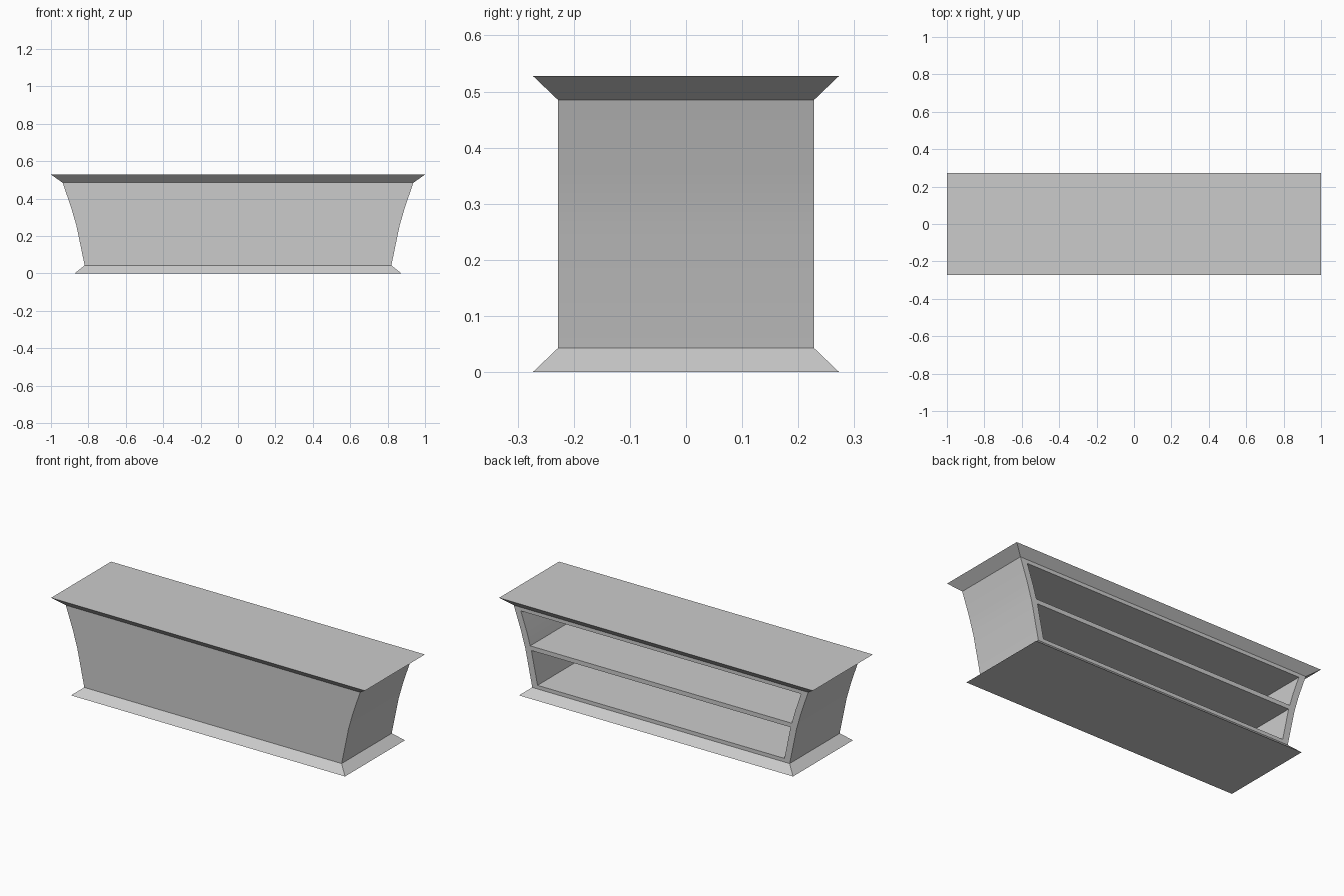
import bpy
import math

cube = bpy.data.objects.get("Cube")
if cube:
    bpy.data.objects.remove(cube, do_unlink=True)

grey = bpy.data.materials.new("plain grey")
grey.use_nodes = True
colour = (0.6, 0.6, 0.6, 1)
grey.diffuse_color = colour
grey.node_tree.nodes["Principled BSDF"].inputs["Base Color"].default_value = colour

DEPTH = 0.228     # half depth of the body
FRONT = 0.022     # front panel thickness
SIDE = 0.038      # end wall thickness
# Flared end outline as (half width, height)
OUTLINE = [(0.82, 0.043), (0.864, 0.255), (0.893, 0.355), (0.938, 0.485)]


def half_width(z):
    """Half width of the flared body at height z."""
    for (x0, z0), (x1, z1) in zip(OUTLINE, OUTLINE[1:]):
        if z <= z1:
            return x0 + (x1 - x0) * (z - z0) / (z1 - z0)
    return OUTLINE[-1][0]


def add_mesh(name, verts, faces):
    mesh = bpy.data.meshes.new(name)
    mesh.from_pydata(verts, [], faces)
    mesh.materials.append(grey)
    obj = bpy.data.objects.new(name, mesh)
    bpy.context.collection.objects.link(obj)
    return obj


def loft(name, rings):
    """Closed solid through rectangles (half x, y back, y front, z)."""
    verts, faces = [], [(3, 2, 1, 0)]
    for hx, y0, y1, z in rings:
        verts += [(-hx, y0, z), (hx, y0, z), (hx, y1, z), (-hx, y1, z)]
    for r in range(len(rings) - 1):
        for i in range(4):
            a, b = r * 4 + i, r * 4 + (i + 1) % 4
            faces.append((a, b, b + 4, a + 4))
    n = len(verts)
    faces.append((n - 4, n - 3, n - 2, n - 1))
    return add_mesh(name, verts, faces)


def flared(name, inset, y0, y1, bottom, top):
    """Solid between two heights that follows the flared end outline."""
    levels = [bottom] + [z for _, z in OUTLINE if bottom < z < top] + [top]
    return loft(name, [(half_width(z) - inset, y0, y1, z) for z in levels])


# Body with two open compartments cut into the back
body = flared("counter_body", 0, -DEPTH, DEPTH, OUTLINE[0][1], OUTLINE[-1][1])
for name, low, high in (("lower_cutter", 0.064, 0.254), ("upper_cutter", 0.279, 0.464)):
    cutter = flared(name, SIDE, -DEPTH + FRONT, DEPTH + 0.1, low, high)
    cutter.hide_render = True
    cutter.hide_set(True)
    cut = body.modifiers.new(name, "BOOLEAN")
    cut.operation = "DIFFERENCE"
    cut.solver = "EXACT"
    cut.object = cutter

# Bake the cuts and drop the cutters
bpy.context.view_layer.update()
result = body.evaluated_get(bpy.context.evaluated_depsgraph_get())
baked = bpy.data.meshes.new_from_object(result)
body.modifiers.clear()
body.data = baked
for name in ("lower_cutter", "upper_cutter"):
    bpy.data.objects.remove(bpy.data.objects[name], do_unlink=True)

# Sloped plinth and overhanging countertop
loft("base_plinth", [(0.873, -0.273, 0.273, 0), (0.82, -DEPTH, DEPTH, 0.043)])
loft("countertop", [(0.938, -DEPTH, DEPTH, 0.485), (1, -0.273, 0.273, 0.528)])

# Soften the gentle curve of the ends
bpy.ops.object.select_all(action="DESELECT")
body.select_set(True)
bpy.context.view_layer.objects.active = body
bpy.ops.object.shade_smooth_by_angle(angle=math.radians(30))
